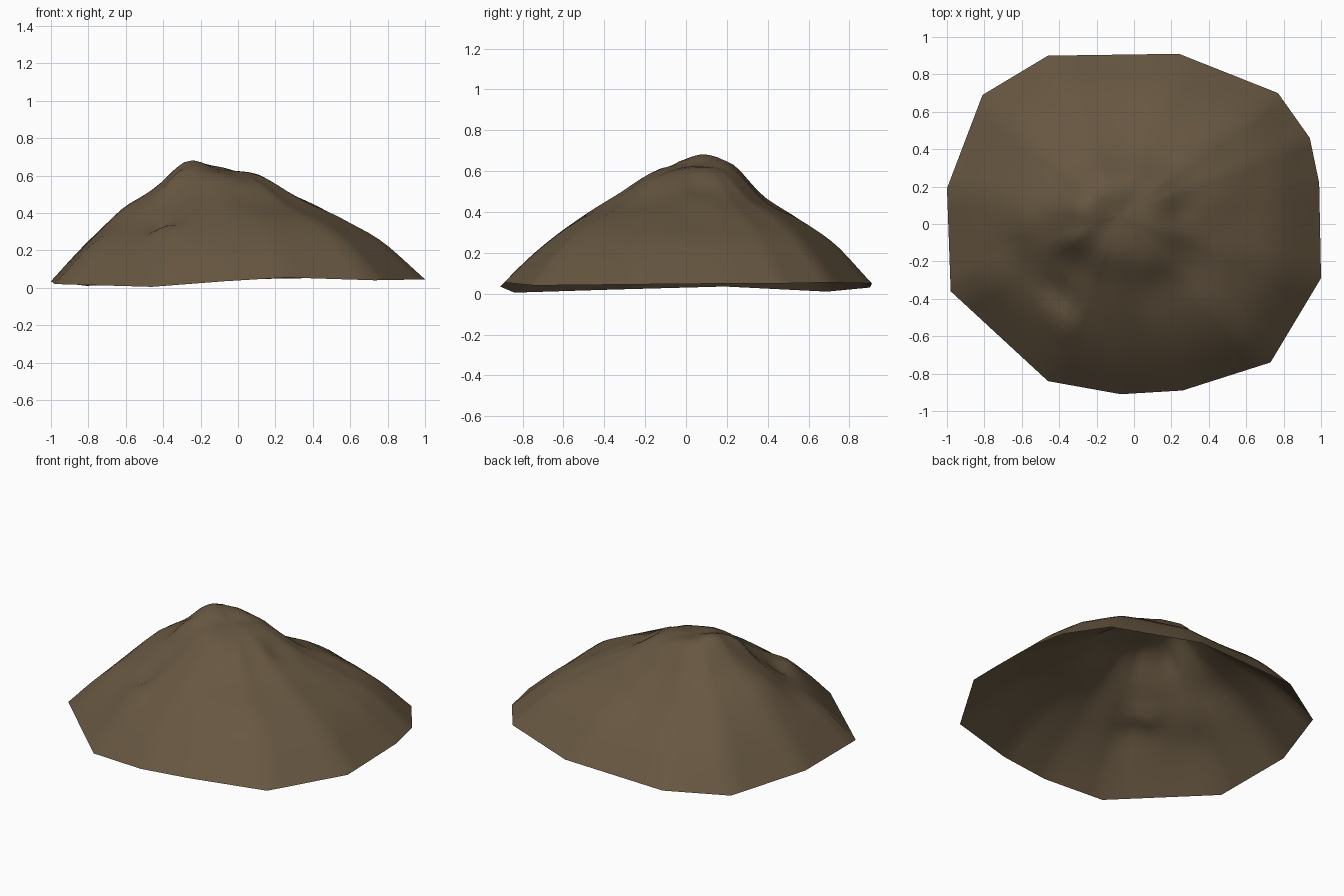
import bpy
import bmesh
import math
from mathutils import Vector, noise

cube = bpy.data.objects.get("Cube")
if cube:
    bpy.data.objects.remove(cube, do_unlink=True)

# Uneven open rim, counter-clockwise from the left side
RIM = [Vector(p) for p in (
    (1, -.29, .045), (.99, .22, .05), (.94, .46, .05), (.77, .7, .055),
    (.24, .91, .05), (-.46, .9, .03), (-.81, .69, .01), (-1, .19, .035),
    (-.98, -.36, .02), (-.46, -.84, .005), (-.07, -.91, .035),
    (.26, -.89, .055), (.73, -.74, .04))]
CENTRE = Vector((-.08, .04, 0))
APEX = .63

# Slope heights from summit to foot, for eight directions counter-clockwise from +x
SLOPES = [
    (.595, .475, .36, .235), (.60, .46, .37, .245),
    (.63, .45, .35, .225), (.65, .50, .375, .225),
    (.66, .53, .405, .235), (.62, .46, .345, .20),
    (.60, .48, .36, .22), (.58, .45, .365, .24)]

# Local ridges and hollows: x, y, radius, height
BUMPS = [
    (-.28, .12, .09, .022),   # summit ridge
    (-.60, -.20, .12, -.045), # gully
    (-.40, -.37, .06, -.05),  # notch
    (-.40, -.53, .07, .035),  # spur
    (-.60, .02, .08, .012),   # shoulder beside the gully
    (-.33, -.10, .06, .025),  # crag
    (.24, .06, .07, -.025),   # hollow
    (.10, -.22, .08, .015)]   # ledge

SPLIT = 5    # spokes per rim edge
RINGS = 22


def cubic(a, b, c, d, u):
    """Smooth curve from b to c, u from 0 to 1."""
    return b + .5 * u * (c - a + u * (2*a - 5*b + 4*c - d + u * (3*(b - c) + d - a)))


def slope_at(angle):
    """Blend the direction profiles smoothly around the mound."""
    n = len(SLOPES)
    turn = angle / math.tau * n % n
    i = int(turn)
    near = [SLOPES[(i + k) % n] for k in (-1, 0, 1, 2)]
    return [cubic(*column, turn - i) for column in zip(*near)]


def height_along(values, t):
    """Height on one spoke, t from summit to rim."""
    n = len(values) - 1
    i = min(int(t * n), n - 1)
    near = [values[max(0, min(n, i + k))] for k in (-1, 0, 1)]
    # Straight run-out past the rim keeps the foot from curling
    last = values[i + 2] if i + 2 <= n else 2 * values[n] - values[n - 1]
    return cubic(*near, last, t * n - i)


def surface_point(edge, f):
    """Point at fraction f of the way from the summit to the rim."""
    offset = edge - CENTRE
    heights = [APEX] + slope_at(math.atan2(offset.y, offset.x)) + [edge.z]
    p = CENTRE.lerp(edge, f)
    p.z = height_along(heights, f)
    fade = min(1, (1 - f) * 5)
    for x, y, radius, height in BUMPS:
        d = ((p.x - x) ** 2 + (p.y - y) ** 2) / radius ** 2
        p.z += height * math.exp(-d) * fade
    p.z += .006 * fade * noise.noise(Vector((p.x, p.y, 0)) * 5)
    return p


# Mound: a thin open shell of rings around the summit
bm = bmesh.new()
edges = []
for i, start in enumerate(RIM):
    end = RIM[(i + 1) % len(RIM)]
    edges += [start.lerp(end, k / SPLIT) for k in range(SPLIT)]

summit = bm.verts.new(surface_point(edges[0], 0))
rings = [[bm.verts.new(surface_point(e, r / RINGS)) for e in edges]
         for r in range(1, RINGS + 1)]
count = len(edges)
for k in range(count):
    n = (k + 1) % count
    bm.faces.new((summit, rings[0][k], rings[0][n]))
    for inner, outer in zip(rings, rings[1:]):
        bm.faces.new((inner[k], outer[k], outer[n], inner[n]))

mesh = bpy.data.meshes.new("earth_mound")
bm.to_mesh(mesh)
bm.free()
mound = bpy.data.objects.new("earth_mound", mesh)
bpy.context.collection.objects.link(mound)
mesh.shade_smooth()

# Earth colour
earth = bpy.data.materials.new("brown_earth")
earth.use_nodes = True
colour = (.135, .095, .053, 1)
earth.diffuse_color = colour
earth.node_tree.nodes["Principled BSDF"].inputs["Base Color"].default_value = colour
mesh.materials.append(earth)
